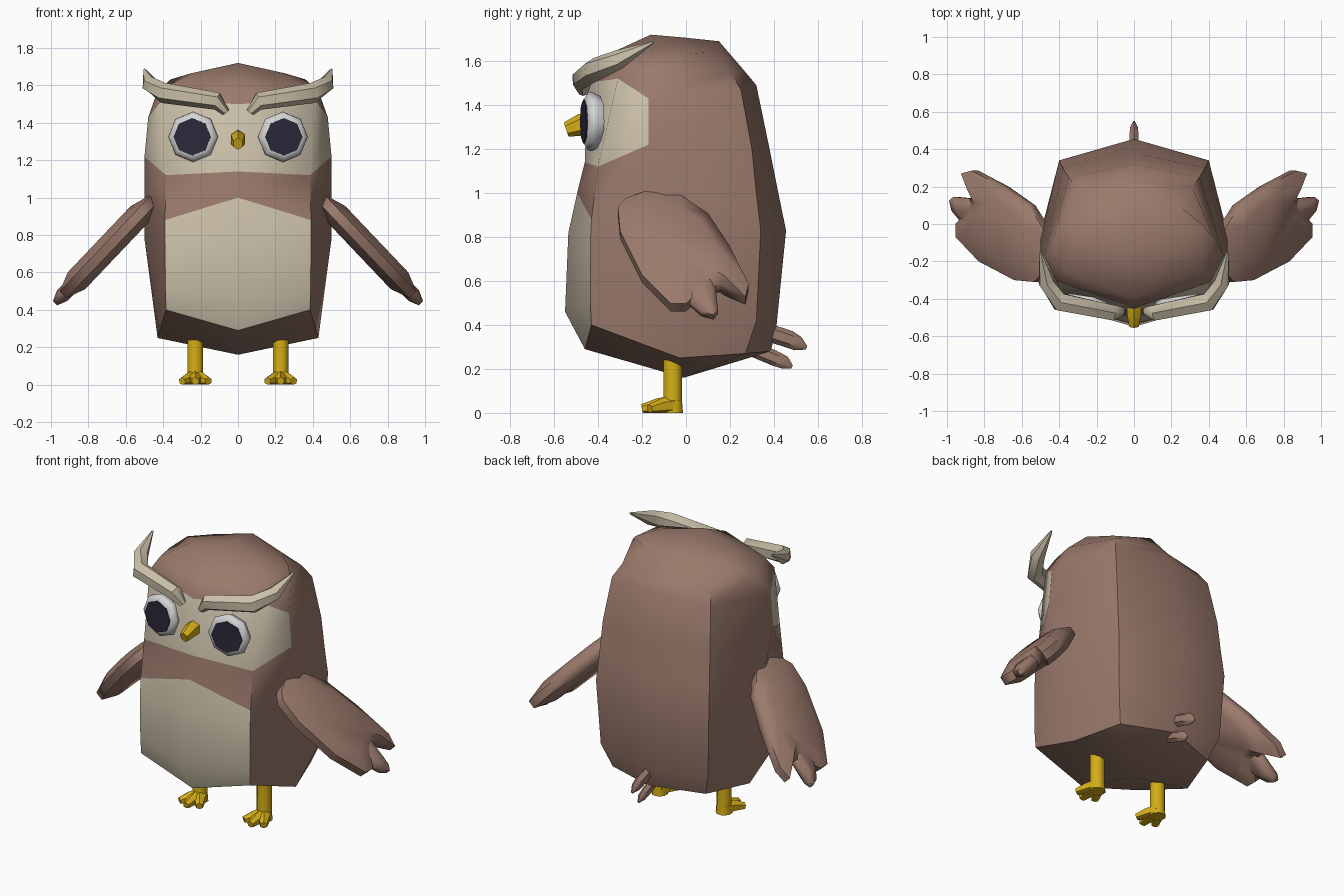
import bpy, bmesh, math
from mathutils import Vector

if "Cube" in bpy.data.objects:
    bpy.data.objects.remove(bpy.data.objects["Cube"])


def mat(name, rgb):
    m = bpy.data.materials.new(name)
    m.diffuse_color = (*rgb, 1)
    m.use_nodes = True
    m.node_tree.nodes["Principled BSDF"].inputs["Base Color"].default_value = m.diffuse_color
    return m


BROWN = mat("feather_brown", (0.33, 0.195, 0.15))
CREAM = mat("cream", (0.60, 0.53, 0.40))
YELLOW = mat("yellow", (0.66, 0.42, 0.008))
WHITE = mat("eye_white", (0.66, 0.66, 0.67))
DARK = mat("eye_dark", (0.023, 0.022, 0.042))


def finish(bm, name, mats, angle=45):
    bmesh.ops.recalc_face_normals(bm, faces=bm.faces)
    me = bpy.data.meshes.new(name)
    bm.to_mesh(me)
    bm.free()
    for m in mats:
        me.materials.append(m)
    ob = bpy.data.objects.new(name, me)
    bpy.context.collection.objects.link(ob)
    bpy.ops.object.select_all(action='DESELECT')
    ob.select_set(True)
    bpy.context.view_layer.objects.active = ob
    bpy.ops.object.shade_smooth_by_angle(angle=math.radians(angle))
    return ob


def loft(bm, rings, cap=True, rule=None):
    """Join closed rings of points; rule(ring, column) gives the material index."""
    vs = [[bm.verts.new(p) for p in r] for r in rings]
    n = len(vs[0])
    for i in range(len(vs) - 1):
        for j in range(n):
            k = (j + 1) % n
            f = bm.faces.new((vs[i][j], vs[i][k], vs[i + 1][k], vs[i + 1][j]))
            if rule:
                f.material_index = rule(i, j)
    if cap:
        bm.faces.new(vs[0])
        bm.faces.new(vs[-1])
    return vs


def tube(name, m, path, radii, sides=6, squash=1.0, floor=None, side=1):
    """Tapered tube along a path; squash flattens it sideways."""
    pts = [Vector((p[0] * side, p[1], p[2])) for p in path]
    rings = []
    for i, p in enumerate(pts):
        t = (pts[min(i + 1, len(pts) - 1)] - pts[max(i - 1, 0)]).normalized()
        ref = Vector((0, 1, 0)) if abs(t.z) > 0.8 else Vector((0, 0, 1))
        u = t.cross(ref).normalized()
        w = u.cross(t)
        ring = []
        for k in range(sides):
            a = 2 * math.pi * (k + 0.5) / sides
            q = p + radii[i] * (u * math.cos(a) * squash + w * math.sin(a))
            if floor is not None:
                q.z = max(q.z, floor)
            ring.append(q)
        rings.append(ring)
    bm = bmesh.new()
    loft(bm, rings)
    return finish(bm, name, [m], 50)


# Body: half rings (front, front corner, side, back corner, back), mirrored
half_rings = [
    [(0, -.46, .29), (.385, -.43, .40), (.43, -.03, .25), (.33, .27, .27), (0, .385, .28)],
    [(0, -.55, .46), (.388, -.435, .5), (.46, -.04, .48), (.38, .32, .42), (0, .41, .38)],
    [(0, -.535, .82), (.39, -.435, .76), (.5, -.05, .78), (.4, .34, .83), (0, .455, .83)],
    [(0, -.495, 1.0), (.39, -.43, .88), (.5, -.09, 1.0), (.39, .32, 1.0), (0, .42, 1.0)],
    [(0, -.46, 1.14), (.385, -.40, 1.12), (.5, -.17, 1.22), (.38, .30, 1.2), (0, .38, 1.2)],
    [(0, -.45, 1.5), (.41, -.31, 1.52), (.48, -.17, 1.43), (.35, .25, 1.47), (0, .32, 1.49)],
    [(0, -.40, 1.61), (.37, -.26, 1.60), (.43, -.08, 1.57), (.31, .2, 1.55), (0, .27, 1.55)],
    [(0, -.16, 1.72), (.25, -.12, 1.665), (.36, 0, 1.632), (.24, .1, 1.64), (0, .15, 1.69)],
]
rings = [r + [(-x, y, z) for x, y, z in r[3:0:-1]] for r in half_rings]


def body_colour(i, j):
    belly = i < 3 and j in (0, 7)
    face = i == 4 and j in (0, 1, 6, 7)
    return 1 if belly or face else 0


bm = bmesh.new()
vs = loft(bm, rings, cap=False, rule=body_colour)
for ring, pole in ((vs[0], (0, -.01, .16)), (vs[-1], (0, 0, 1.706))):
    c = bm.verts.new(pole)
    for j in range(8):
        bm.faces.new((ring[j], ring[(j + 1) % 8], c))
finish(bm, "body", [BROWN, CREAM], 50)


# Wings: padded blades lying on a slanted plane, outlines given as (y, z)
def blade(name, outline, half, side, shrink=0.68):
    nrm = Vector((.72, 0, .69))
    pts = [Vector((.47 + .95 * (.97 - z), y, z)) for y, z in outline]
    c = sum(pts, Vector()) / len(pts)
    rings = []
    for s, t in ((shrink, -half), (1, -half * .4), (1, half * .4), (shrink, half)):
        rings.append([c + (p - c) * s + nrm * t for p in pts])
    for r in rings:
        for p in r:
            p.x *= side
    bm = bmesh.new()
    loft(bm, rings)
    finish(bm, name, [BROWN], 60)


wing = [(-.16, 1.0), (-.27, .96), (-.31, .92), (-.30, .81), (-.2, .61), (-.07, .48),
        (0, .48), (.08, .55), (.16, .57), (.27, .51), (.285, .57), (.2, .74), (.1, .89), (-.02, .97)]
feather = [(-.01, .52), (.07, .45), (.125, .435), (.145, .46), (.13, .62), (.06, .68)]

# Eye outline rings: (radius, distance along the face normal)
eye_profile = [(.115, -.04), (.135, .0), (.13, .018), (.105, .034)]


def eye(side):
    n = Vector((.15 * side, -.99, -.0)).normalized()
    u = Vector((0, 0, 1)).cross(n)
    c = Vector((.24 * side, -.428, 1.325))

    def ring(r, d):
        return [c + n * d + r * (u * math.sin(k * math.pi / 4) + Vector((0, 0, math.cos(k * math.pi / 4))))
                for k in range(8)]
    bm = bmesh.new()
    loft(bm, [ring(r, d) for r, d in eye_profile])
    finish(bm, "eye_rim", [WHITE], 50)
    bm = bmesh.new()
    loft(bm, [ring(.1, .033), ring(.1, .04)])
    finish(bm, "pupil", [DARK], 30)


for s in (1, -1):
    blade("wing", wing, .065, s)
    blade("wing_feather", feather, .04, s, .55)
    eye(s)
    # Brow sweeping outwards into a pointed tuft
    tube("brow", CREAM,
         [(.065, -.465, 1.455), (.11, -.475, 1.515), (.40, -.415, 1.56), (.47, -.31, 1.605), (.5, -.15, 1.685)],
         [.022, .047, .055, .045, .006], side=s)
    # Leg and three toes
    tube("leg", YELLOW, [(.228, -.06, .24), (.228, -.06, .06), (.228, -.06, 0)],
         [.045, .045, .05], sides=8, side=s)
    for tx, ty in ((.158, -.165), (.228, -.2), (.298, -.165)):
        tube("toe", YELLOW, [(.228, -.05, .035), ((.228 + tx) / 2, (ty - .06) / 2, .03), (tx, ty, .018)],
             [.045, .036, .022], floor=0, side=s)

# Beak
tube("beak", YELLOW, [(0, -.42, 1.315), (0, -.48, 1.31), (0, -.545, 1.288)], [.05, .05, .034], squash=.85)

# Tail feathers
tube("upper_tail_feather", BROWN, [(0, .36, .37), (0, .47, .335), (0, .51, .315), (0, .548, .295)],
     [.04, .04, .034, .008], squash=.7)
tube("lower_tail_feather", BROWN, [(0, .28, .30), (0, .40, .25), (0, .45, .228), (0, .482, .208)],
     [.035, .035, .03, .008], squash=.7)
